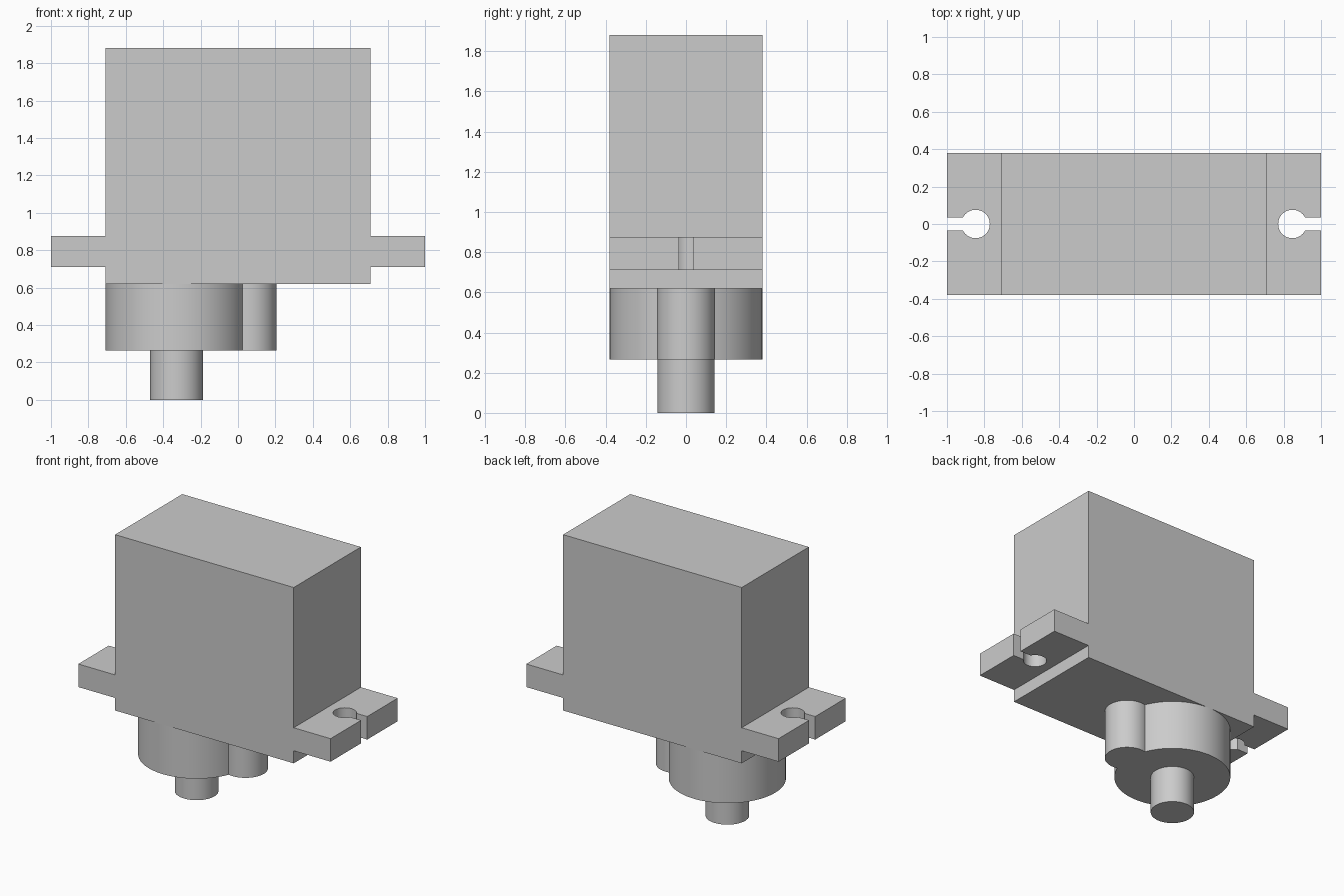
import bpy
import bmesh
from math import acos, asin, cos, sin, pi, radians

cube = bpy.data.objects.get("Cube")
if cube:
    bpy.data.objects.remove(cube, do_unlink=True)

GREY = (0.6, 0.6, 0.6, 1)
grey = bpy.data.materials.new("plain grey")
grey.use_nodes = True
grey.diffuse_color = GREY
grey.node_tree.nodes["Principled BSDF"].inputs["Base Color"].default_value = GREY


def arc(cx, r, start, end, steps):
    """Points on an arc centred on the x axis."""
    angles = [start + (end - start) * i / steps for i in range(steps + 1)]
    return [(cx + r * cos(a), r * sin(a)) for a in angles]


def extrude(name, outline, z0, z1, smooth=False):
    """Solid prism from a closed outline."""
    bm = bmesh.new()
    base = bm.faces.new([bm.verts.new((x, y, z0)) for x, y in outline])
    top = bmesh.ops.extrude_face_region(bm, geom=[base])["geom"]
    verts = [v for v in top if isinstance(v, bmesh.types.BMVert)]
    bmesh.ops.translate(bm, verts=verts, vec=(0, 0, z1 - z0))
    bmesh.ops.recalc_face_normals(bm, faces=bm.faces)
    mesh = bpy.data.meshes.new(name)
    bm.to_mesh(mesh)
    bm.free()
    mesh.materials.append(grey)
    obj = bpy.data.objects.new(name, mesh)
    bpy.context.collection.objects.link(obj)
    if smooth:
        bpy.ops.object.select_all(action="DESELECT")
        obj.select_set(True)
        bpy.context.view_layer.objects.active = obj
        bpy.ops.object.shade_smooth_by_angle(angle=radians(30))
    return obj


# Main case
W, D = 0.708, 0.38
extrude("case", [(-W, -D), (W, -D), (W, D), (-W, D)], 0.62, 1.88)

# Mounting ears with a keyhole slot open to the outer end
hole_x, hole_r, slot = 0.847, 0.076, 0.035
gap = asin(slot / hole_r)
keyhole = arc(hole_x, hole_r, gap, 2 * pi - gap, 40)
ear = [(W, -D), (1, -D), (1, -slot)] + keyhole[::-1] + [(1, slot), (1, D), (W, D)]
for side, sign in (("left", 1), ("right", -1)):
    extrude(side + "_mounting_ear", [(sign * x, y) for x, y in ear], 0.71, 0.875, True)

# Gear housing: a large and a small round boss merged into one outline
big_x, big_r, small_x, small_r = -0.328, D, 0.06, 0.145
dist = small_x - big_x
cross = (dist ** 2 + big_r ** 2 - small_r ** 2) / (2 * dist)
a = acos(cross / big_r)
b = acos((cross - dist) / small_r)
housing = arc(big_x, big_r, a, 2 * pi - a, 80) + arc(small_x, small_r, -b, b, 40)[1:-1]
extrude("gear_housing", housing, 0.265, 0.62, True)

# Output shaft
extrude("output_shaft", arc(big_x, 0.142, 0, 2 * pi, 48)[:-1], 0, 0.265, True)
